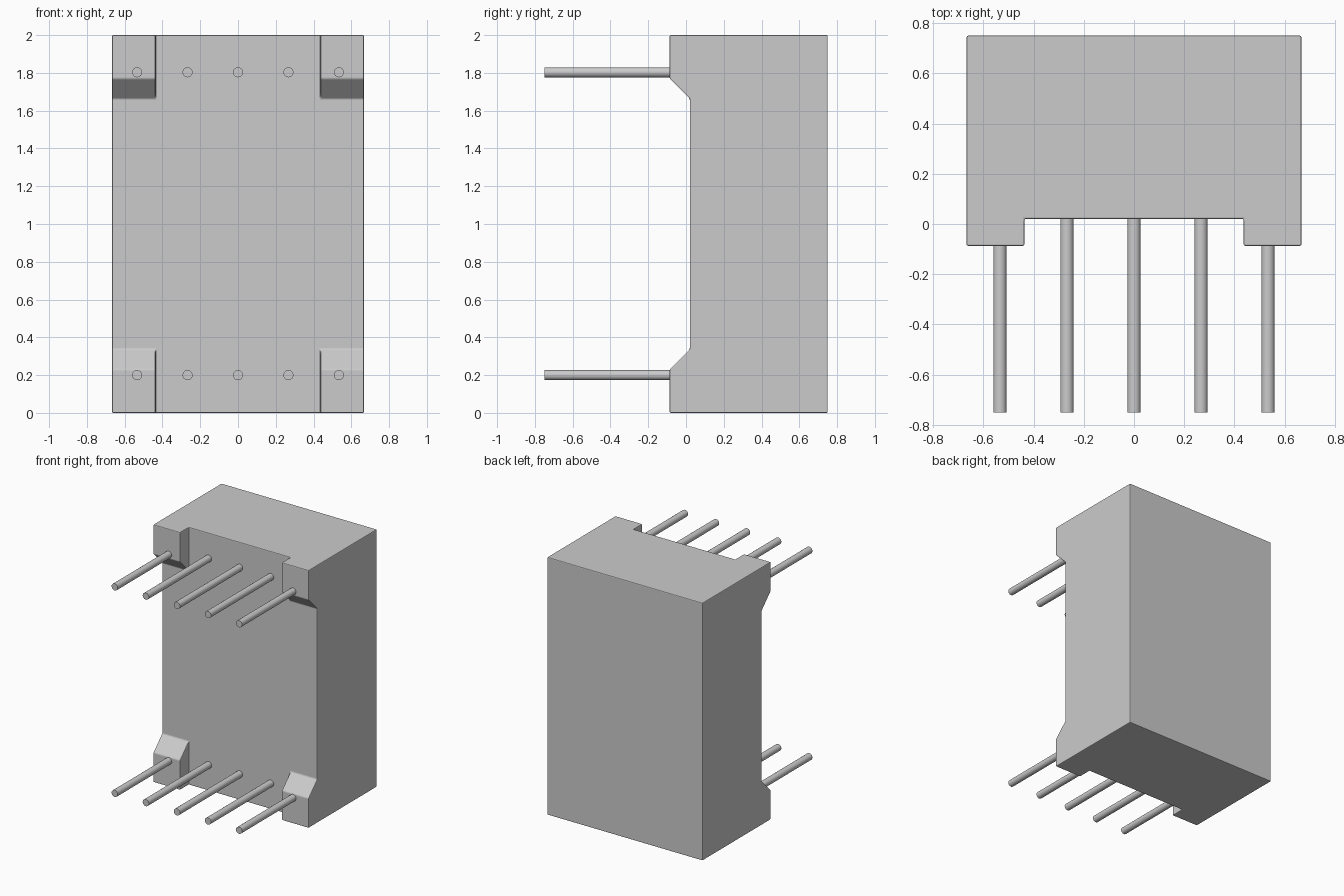
import bpy, bmesh
from math import radians
from mathutils import Matrix

cube = bpy.data.objects.get("Cube")
if cube:
    bpy.data.objects.remove(cube, do_unlink=True)

grey = bpy.data.materials.new("plain grey")
colour = (0.6, 0.6, 0.6, 1)
grey.diffuse_color = colour
grey.use_nodes = True
grey.node_tree.nodes["Principled BSDF"].inputs["Base Color"].default_value = colour

HALF_W, BACK, FACE, FOOT = 0.667, 0.75, 0.02, -0.087


def add_object(name, bm):
    bmesh.ops.recalc_face_normals(bm, faces=bm.faces)
    mesh = bpy.data.meshes.new(name)
    bm.to_mesh(mesh)
    bm.free()
    mesh.materials.append(grey)
    obj = bpy.data.objects.new(name, mesh)
    bpy.context.collection.objects.link(obj)
    return obj


def extrude_profile(name, points, half_width):
    """Extrude a (y, z) outline along x, centred."""
    bm = bmesh.new()
    face = bm.faces.new([bm.verts.new((-half_width, y, z)) for y, z in points])
    moved = bmesh.ops.extrude_face_region(bm, geom=[face])["geom"]
    verts = [v for v in moved if isinstance(v, bmesh.types.BMVert)]
    bmesh.ops.translate(bm, verts=verts, vec=(2 * half_width, 0, 0))
    return add_object(name, bm)


# Housing with sloped standoff feet at both ends
housing = extrude_profile("housing", [
    (BACK, 0), (FOOT, 0), (FOOT, 0.23), (FACE, 0.337),
    (FACE, 1.663), (FOOT, 1.77), (FOOT, 2), (BACK, 2)], HALF_W)

# Channel between the left and right feet
channel = extrude_profile("channel_cutter", [
    (FACE, -0.1), (-0.3, -0.1), (-0.3, 2.1), (FACE, 2.1)], 0.437)
channel.hide_render = True
channel.hide_viewport = True
channel.display_type = 'WIRE'
cut = housing.modifiers.new("channel", 'BOOLEAN')
cut.operation = 'DIFFERENCE'
cut.solver = 'EXACT'
cut.object = channel

# Slightly softened edges
bevel = housing.modifiers.new("soft_edges", 'BEVEL')
bevel.width = 0.006
bevel.segments = 2
bevel.limit_method = 'ANGLE'
bevel.angle_limit = radians(30)

# Two rows of five round pins
for row, z in (("lower", 0.2), ("upper", 1.803)):
    for i in range(5):
        bm = bmesh.new()
        bmesh.ops.create_cone(bm, cap_ends=True, segments=24,
                              radius1=0.0265, radius2=0.0265, depth=0.8)
        bmesh.ops.rotate(bm, verts=bm.verts, matrix=Matrix.Rotation(radians(90), 3, 'X'))
        bmesh.ops.translate(bm, verts=bm.verts, vec=((i - 2) * 0.267, -0.35, z))
        add_object(f"{row}_pin_{i + 1}", bm)

# Smooth shading with sharp corners kept
bpy.ops.object.select_all(action='DESELECT')
for obj in bpy.context.collection.objects:
    if obj.type == 'MESH' and "_pin_" in obj.name:
        obj.select_set(True)
        bpy.context.view_layer.objects.active = obj
bpy.ops.object.shade_smooth_by_angle(angle=radians(35))
